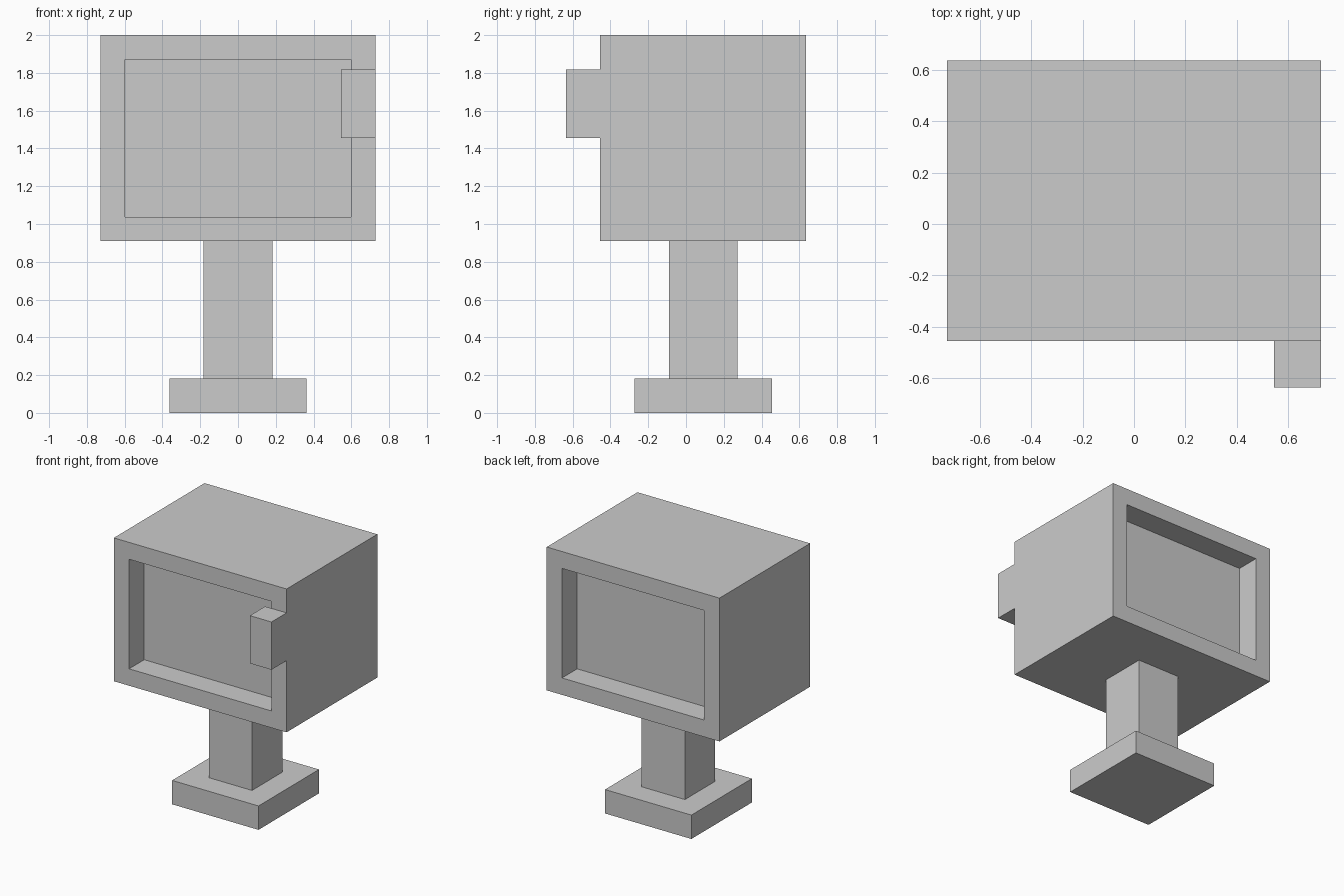
import bpy
import bmesh
from mathutils import Vector

cube = bpy.data.objects.get("Cube")
if cube:
    bpy.data.objects.remove(cube, do_unlink=True)

U = 2 / 22  # every size is a whole number of these units

grey = bpy.data.materials.new("light grey")
grey.use_nodes = True
colour = (0.6, 0.6, 0.6, 1)
grey.diffuse_color = colour
grey.node_tree.nodes["Principled BSDF"].inputs["Base Color"].default_value = colour


def block(name, low, high, recess=0):
    """Box between two corners; recess sinks a framed panel into front and back."""
    low, high = Vector(low) * U, Vector(high) * U
    bm = bmesh.new()
    bmesh.ops.create_cube(bm, size=1)
    bmesh.ops.scale(bm, vec=high - low, verts=bm.verts)
    bmesh.ops.translate(bm, vec=(low + high) / 2, verts=bm.verts)
    if recess:
        bm.normal_update()
        panels = [f for f in bm.faces if abs(f.normal.y) > 0.9]
        bmesh.ops.inset_individual(bm, faces=panels, thickness=recess * U)
        bmesh.ops.inset_individual(bm, faces=panels, thickness=0, depth=-recess * U)
    mesh = bpy.data.meshes.new(name)
    bm.to_mesh(mesh)
    bm.free()
    mesh.materials.append(grey)
    obj = bpy.data.objects.new(name, mesh)
    bpy.context.collection.objects.link(obj)
    return obj


# Foot and post
block("base", (-4, -3, 0), (4, 5, 2))
block("post", (-2, -1, 2), (2, 3, 10))

# Housing with a sunken panel on the front and back
block("housing", (-8, -5, 10), (8, 7, 22), recess=2)

# Protruding block on the front edge
block("front_knob", (6, -7, 16), (8, -5, 20))
